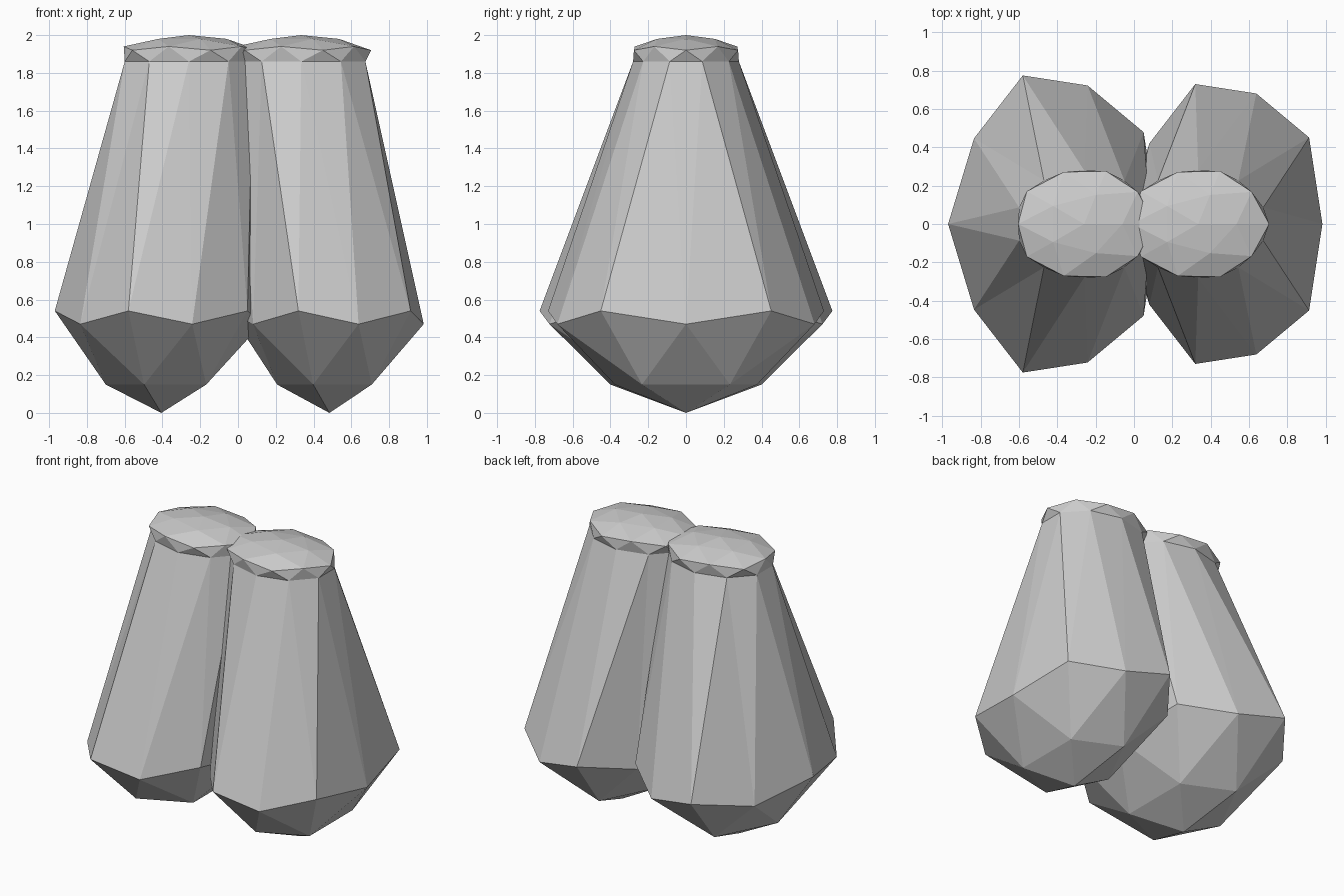
import bpy, bmesh

if "Cube" in bpy.data.objects:
    bpy.data.objects.remove(bpy.data.objects["Cube"])

# icosphere ring height -> (new x radius, new y radius, new z)
UPPER = {1.0: (0, 0, 2.0), 0.851: (0.2, 0.16, 1.98), 0.526: (0.345, 0.285, 1.94),
         0.447: (0.37, 0.29, 1.92), 0.0: (0.357, 0.28, 1.86)}
LOWER = {-0.447: (0.564, 0.815, 0.54), -0.526: (0.53, 0.76, 0.47),
         -0.851: (0.294, 0.42, 0.15), -1.0: (0, 0, 0)}
RINGS = {**UPPER, **LOWER}


def tapered_lobe(name, base_x, top_x, base_scale):
    """Low-poly ball with its upper half squeezed and pulled up into a cap."""
    bm = bmesh.new()
    bmesh.ops.create_icosphere(bm, subdivisions=2, radius=1)
    for v in bm.verts:
        level = min(RINGS, key=lambda k: abs(k - v.co.z))
        rx, ry, z = RINGS[level]
        lower = level < -0.2
        s = base_scale if lower else 1
        cx = base_x if lower else top_x
        d = v.co.xy.length
        ux, uy = (v.co.x / d, v.co.y / d) if d > 0.01 else (0, 0)
        v.co = (cx + ux * rx * s, uy * ry * s, z)
    bmesh.ops.recalc_face_normals(bm, faces=bm.faces)
    mesh = bpy.data.meshes.new(name)
    bm.to_mesh(mesh)
    bm.free()
    obj = bpy.data.objects.new(name, mesh)
    bpy.context.collection.objects.link(obj)
    return obj


# two leaning lobes touching at the middle
tapered_lobe("left_lobe", -0.406, -0.26, 1.0)
tapered_lobe("right_lobe", 0.484, 0.335, 0.942)
